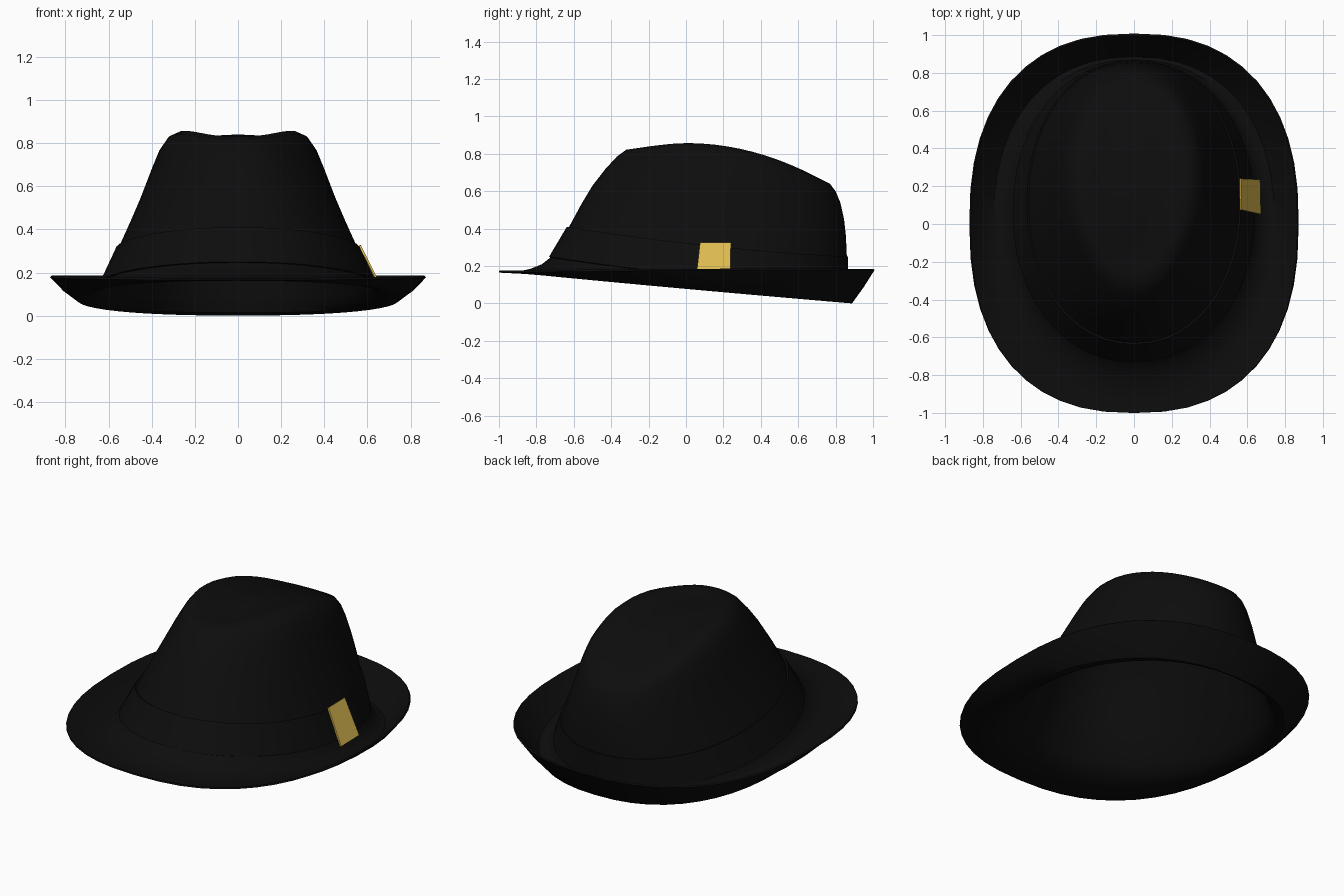
import bpy
from math import sin, cos, pi, exp, copysign

default_cube = bpy.data.objects.get("Cube")
if default_cube:
    bpy.data.objects.remove(default_cube, do_unlink=True)

SEGMENTS = 48


def make_material(name, color):
    mat = bpy.data.materials.new(name)
    mat.use_nodes = True
    mat.diffuse_color = color
    shader = next(n for n in mat.node_tree.nodes if n.type == "BSDF_PRINCIPLED")
    shader.inputs["Base Color"].default_value = color
    shader.inputs["Roughness"].default_value = 0.8
    return mat


def signed_power(value, power):
    return copysign(abs(value) ** power, value)


def ring_points(half_width, front_y, back_y, front_z, side_z, back_z,
                roundness=2.1, pinch=0.0):
    """Closed oval whose height blends from front to side to back."""
    middle, half_length = (front_y + back_y) / 2, (back_y - front_y) / 2
    points = []
    for i in range(SEGMENTS):
        angle = 2 * pi * i / SEGMENTS
        across = signed_power(cos(angle), 2 / roundness)
        along = signed_power(sin(angle), 2 / roundness)
        # Finger pinches on both sides of the crown front
        squeeze = 0.0
        if along < 0:
            squeeze = pinch * exp(-((abs(across) - 0.7) / 0.25) ** 2)
        scale = 1 - squeeze
        z = side_z + along * (back_z - front_z) / 2
        z += along ** 2 * ((back_z + front_z) / 2 - side_z)
        points.append((half_width * across * scale,
                       middle + half_length * along * scale, z))
    return points


def make_object(name, verts, faces, mat, thickness, offset):
    mesh = bpy.data.meshes.new(name)
    mesh.from_pydata(verts, [], faces)
    mesh.materials.append(mat)
    obj = bpy.data.objects.new(name, mesh)
    bpy.context.collection.objects.link(obj)
    for other in bpy.context.selected_objects:
        other.select_set(False)
    obj.select_set(True)
    bpy.context.view_layer.objects.active = obj
    solid = obj.modifiers.new("Thickness", "SOLIDIFY")
    solid.thickness = thickness
    solid.offset = offset
    bpy.ops.object.modifier_apply(modifier=solid.name)
    bpy.ops.object.shade_smooth_by_angle(angle=pi / 4.5)
    return obj


def loft(name, rings, mat, thickness, pole=None):
    """Skin a stack of rings, optionally closed by a pole point."""
    verts = [p for ring in rings for p in ring]
    faces = []
    for r in range(len(rings) - 1):
        for i in range(SEGMENTS):
            j = (i + 1) % SEGMENTS
            low, high = r * SEGMENTS, (r + 1) * SEGMENTS
            faces.append((low + i, low + j, high + j, high + i))
    if pole:
        last = (len(rings) - 1) * SEGMENTS
        faces += [(last + i, last + (i + 1) % SEGMENTS, len(verts))
                  for i in range(SEGMENTS)]
        verts.append(pole)
    return make_object(name, verts, faces, mat, thickness, -1)


felt = make_material("black felt", (0.004, 0.004, 0.004, 1))
gold = make_material("gold", (0.72, 0.49, 0.08, 1))

# Brim, rim inwards: half width, front y, back y, front z, side z, back z, roundness
brim = [
    (0.865, -1.0, 1.0, 0.175, 0.185, 0.185, 2.4),
    (0.81, -0.94, 0.94, 0.172, 0.13, 0.09, 2.35),
    (0.745, -0.89, 0.885, 0.172, 0.088, 0.01, 2.3),
    (0.70, -0.83, 0.87, 0.186, 0.09, 0.02, 2.2),
    (0.66, -0.77, 0.865, 0.21, 0.11, 0.05, 2.15),
]

# Crown, base upwards, then over the ridge into the shallow dent
crown = [
    (0.63, -0.72, 0.86, 0.25, 0.15, 0.09),
    (0.555, -0.625, 0.86, 0.41, 0.31, 0.25),
    (0.50, -0.56, 0.855, 0.53, 0.43, 0.36),
    (0.45, -0.50, 0.845, 0.63, 0.55, 0.45),
    (0.40, -0.43, 0.825, 0.72, 0.68, 0.54),
    (0.365, -0.37, 0.80, 0.785, 0.765, 0.60),
    (0.33, -0.32, 0.77, 0.822, 0.815, 0.64),
    (0.28, -0.26, 0.70, 0.83, 0.84, 0.675),
    (0.22, -0.21, 0.63, 0.826, 0.83, 0.705),
    (0.16, -0.16, 0.55, 0.825, 0.82, 0.74),
    (0.08, -0.05, 0.37, 0.835, 0.832, 0.80),
]
rings = [ring_points(*row) for row in brim]
for level, row in enumerate(crown):
    pinch = 0.05 * min(1, max(0, level - 2) / 3)
    rings.append(ring_points(*row, pinch=pinch))
loft("hat_shell", rings, felt, 0.01, pole=(0, 0.14, 0.84))

# Ribbon band around the crown base
grow = 0.012
band = [ring_points(w + grow, f - grow, b + grow / 2, *heights)
        for w, f, b, *heights in crown[:2]]
loft("hat_band", band, felt, 0.014)

# Gold clasp on the left side of the band
clasp = [(0.668, 0.052, 0.12), (0.664, 0.235, 0.12),
         (0.562, 0.24, 0.325), (0.565, 0.075, 0.325)]
make_object("band_clasp", clasp, [(0, 1, 2, 3)], gold, 0.009, 0)
